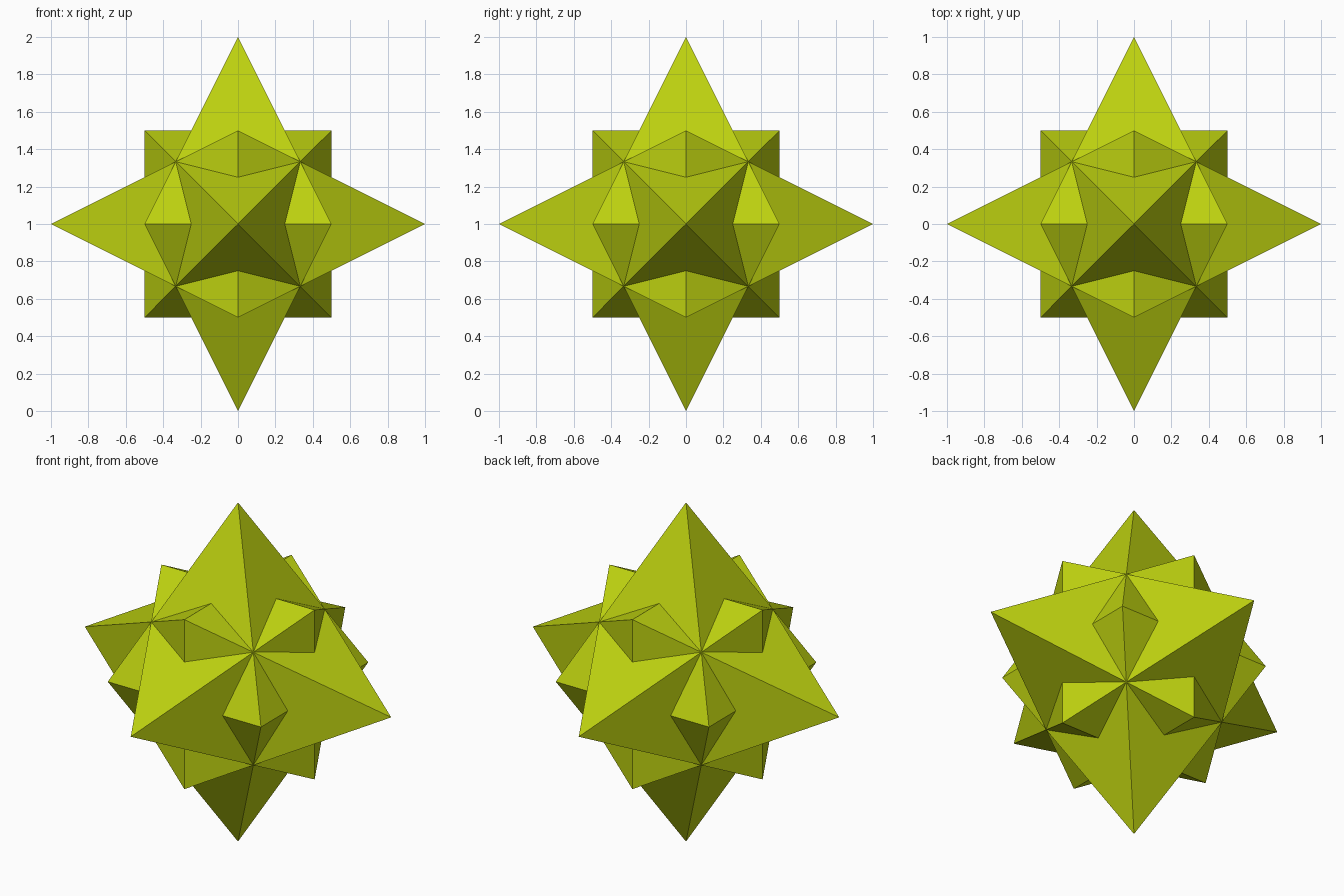
import bpy, bmesh
from itertools import permutations, product
from mathutils import Vector

if "Cube" in bpy.data.objects:
    bpy.data.objects.remove(bpy.data.objects["Cube"])

CENTRE = Vector((0, 0, 1))

# Outer skin of three crossed square bipyramids, one small wedge repeated by symmetry
bm = bmesh.new()
for i, j, k in permutations(range(3)):
    for signs in product((-1, 1), repeat=3):
        def point(a, b, c):
            p = Vector((0, 0, 0))
            p[i], p[j], p[k] = a, b, c
            return bm.verts.new(Vector(s * v for s, v in zip(signs, p)) + CENTRE)

        spike = point(1, 0, 0)
        corner = point(1 / 3, 1 / 3, 1 / 3)
        crease = point(0.5, 0.25, 0)
        bump = point(0.5, 0.5, 0)
        bm.faces.new((spike, corner, crease))   # long spike side
        bm.faces.new((crease, corner, bump))    # small bump side

bmesh.ops.remove_doubles(bm, verts=bm.verts, dist=1e-4)
bmesh.ops.recalc_face_normals(bm, faces=bm.faces)

mesh = bpy.data.meshes.new("star_polyhedron")
bm.to_mesh(mesh)
bm.free()
star = bpy.data.objects.new("star_polyhedron", mesh)
bpy.context.collection.objects.link(star)

# Yellow-green paint
paint = bpy.data.materials.new("yellow_green")
paint.diffuse_color = (0.51, 0.64, 0.005, 1)
paint.use_nodes = True
paint.node_tree.nodes["Principled BSDF"].inputs["Base Color"].default_value = paint.diffuse_color
mesh.materials.append(paint)
